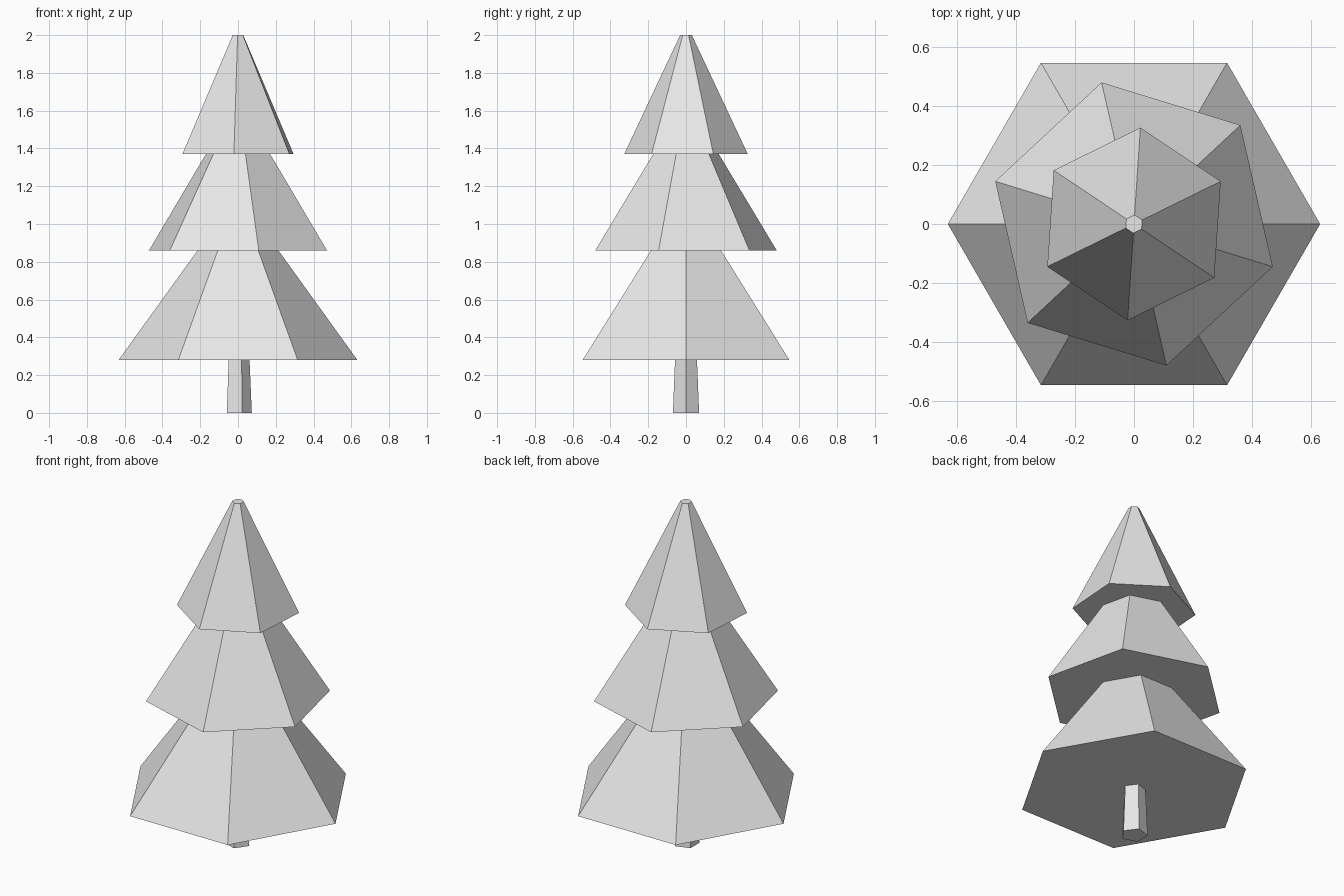
import bpy
import bmesh
from math import radians, cos, sin

if "Cube" in bpy.data.objects:
    bpy.data.objects.remove(bpy.data.objects["Cube"], do_unlink=True)

# Single light grey colour
grey = bpy.data.materials.new("light_grey")
grey.use_nodes = True
grey.diffuse_color = (0.8, 0.8, 0.8, 1)
grey.node_tree.nodes["Principled BSDF"].inputs["Base Color"].default_value = (0.8, 0.8, 0.8, 1)


def frustum(name, sides, turn, z_low, r_low, z_high, r_high):
    """Closed flat-shaded tapered prism, with its first corner turned from +x."""
    bm = bmesh.new()

    def ring(r, z):
        angles = [radians(turn + 360 * i / sides) for i in range(sides)]
        return [bm.verts.new((r * cos(a), r * sin(a), z)) for a in angles]

    low, high = ring(r_low, z_low), ring(r_high, z_high)
    bm.faces.new(low[::-1])
    bm.faces.new(high)
    for i in range(sides):
        j = (i + 1) % sides
        bm.faces.new((low[i], low[j], high[j], high[i]))
    mesh = bpy.data.meshes.new(name)
    bm.to_mesh(mesh)
    bm.free()
    mesh.materials.append(grey)
    obj = bpy.data.objects.new(name, mesh)
    bpy.context.collection.objects.link(obj)
    return obj


# Five-sided trunk, running up into the lowest tier
frustum("trunk", 5, 0, 0, 0.073, 0.4, 0.056)

# Three six-sided foliage tiers, each twisted against the next
frustum("lower_foliage", 6, 0, 0.28, 0.632, 1.11, 0.034)
frustum("middle_foliage", 6, -17.1, 0.86, 0.493, 1.61, 0.03)
frustum("upper_foliage", 6, 26.2, 1.37, 0.328, 2.0, 0.031)
